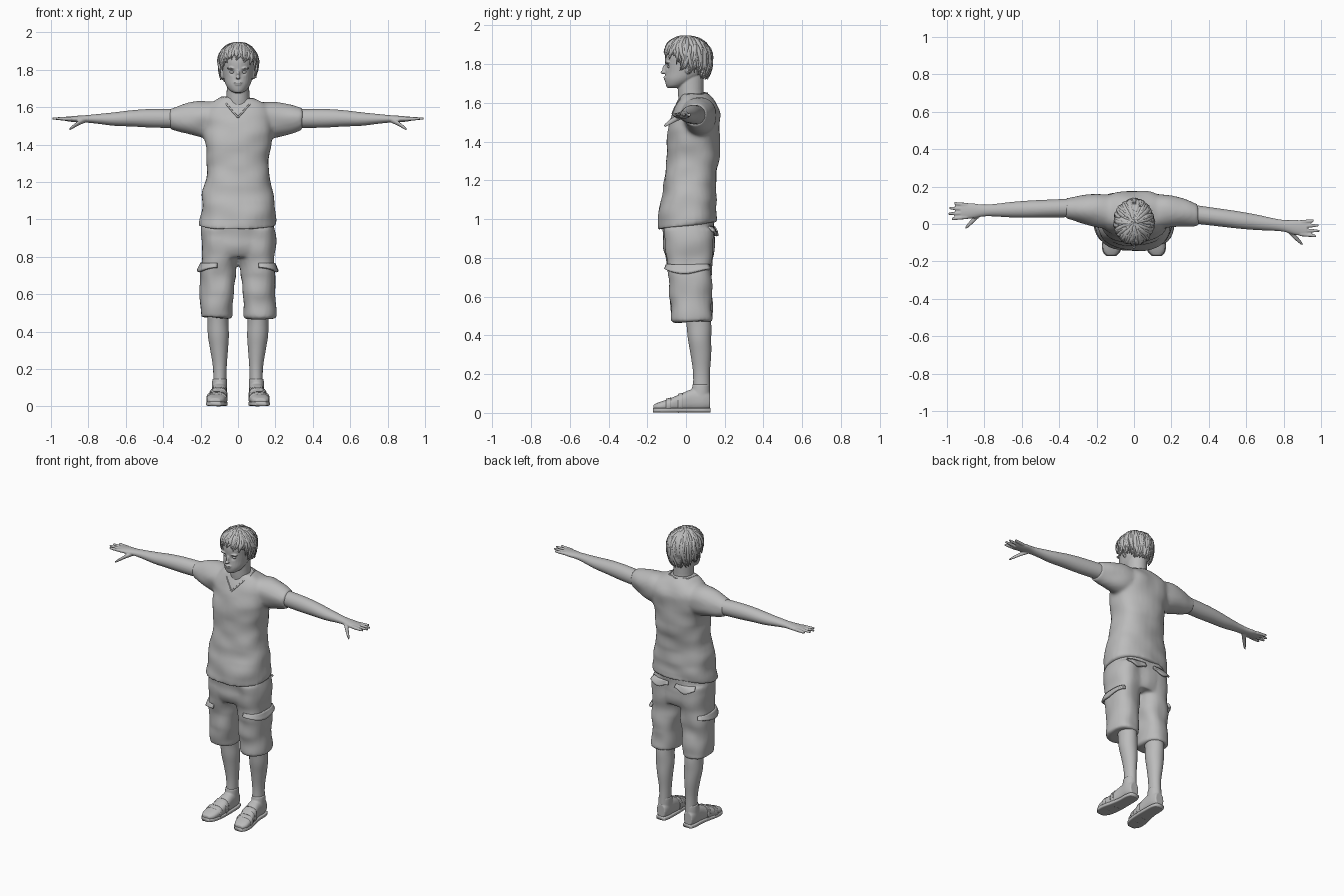
import bpy, bmesh, random
from math import sin, cos, pi, radians, exp, copysign
from mathutils import Vector, Matrix, noise
from mathutils.bvhtree import BVHTree

random.seed(4)
if "Cube" in bpy.data.objects:
    bpy.data.objects.remove(bpy.data.objects["Cube"])

grey = bpy.data.materials.new("plain_grey")
grey.use_nodes = True
grey.diffuse_color = (0.5, 0.5, 0.5, 1)
grey.node_tree.nodes["Principled BSDF"].inputs["Base Color"].default_value = grey.diffuse_color


def spline(a, b, c, d, t):
    return [0.5 * (2 * q + (r - p) * t + (2 * p - 5 * q + 4 * r - s) * t * t
                   + (3 * q - p - 3 * r + s) * t ** 3) for p, q, r, s in zip(a, b, c, d)]


def loft(bm, axis, rings, side=1, power=2.0, sides=32, steps=4):
    """Closed skin through (along, centre_u, centre_v, half_u, half_v) sections."""
    last = len(rings) - 1
    dense = [spline(rings[max(i - 1, 0)], rings[i], rings[i + 1], rings[min(i + 2, last)], k / steps)
             for i in range(last) for k in range(steps)] + [rings[-1]]
    loops = []
    for t, u, v, ru, rv in dense:
        loop = []
        for k in range(sides):
            c, s = cos(2 * pi * k / sides), sin(2 * pi * k / sides)
            p = u + ru * copysign(abs(c) ** (2 / power), c)
            q = v + rv * copysign(abs(s) ** (2 / power), s)
            x, y, z = {"x": (t, p, q), "y": (p, t, q), "z": (p, q, t)}[axis]
            loop.append(bm.verts.new((side * x, y, z)))
        loops.append(loop)
    for a, b in zip(loops, loops[1:]):
        for k in range(sides):
            bm.faces.new((a[k], a[k - 1], b[k - 1], b[k]))
    bm.faces.new(loops[0])
    bm.faces.new(loops[-1])


def blob(bm, centre, radii):
    bmesh.ops.create_uvsphere(bm, u_segments=20, v_segments=12, radius=1,
                              matrix=Matrix.Translation(centre) @ Matrix.Diagonal((*radii, 1)))


def finish(name, bm, voxel=0, smooth=4, wrinkle=0, scale=(9, 9, 9)):
    """Turn the mesh into an object, optionally fusing its pieces and creasing the cloth."""
    bmesh.ops.recalc_face_normals(bm, faces=bm.faces)
    ob = bpy.data.objects.new(name, bpy.data.meshes.new(name))
    bpy.context.collection.objects.link(ob)
    bm.to_mesh(ob.data)
    bm.free()
    if voxel:
        fuse = ob.modifiers.new("fuse", "REMESH")
        fuse.mode, fuse.voxel_size = "VOXEL", voxel
        soften = ob.modifiers.new("soften", "SMOOTH")
        soften.iterations = smooth
        deps = bpy.context.evaluated_depsgraph_get()
        ob.data = bpy.data.meshes.new_from_object(ob.evaluated_get(deps))
        ob.modifiers.clear()
    if wrinkle:
        moves = [v.normal * wrinkle * noise.noise(Vector(scale) * v.co) for v in ob.data.vertices]
        for v, m in zip(ob.data.vertices, moves):
            v.co += m
    ob.data.materials.clear()
    ob.data.materials.append(grey)
    ob.data.shade_smooth()
    return ob


def surface(ob):
    me = ob.data
    return BVHTree.FromPolygons([v.co for v in me.vertices], [p.vertices[:] for p in me.polygons])


def strands(name, paths):
    """Tapered tubes; each path is a list of (point, radius)."""
    cu = bpy.data.curves.new(name, "CURVE")
    cu.dimensions, cu.bevel_depth, cu.bevel_resolution, cu.use_fill_caps = "3D", 1, 1, True
    for path in paths:
        sp = cu.splines.new("POLY")
        sp.points.add(len(path) - 1)
        sp.use_smooth = True
        for pt, (co, r) in zip(sp.points, path):
            pt.co, pt.radius = (*co, 1), r
    cu.materials.append(grey)
    bpy.context.collection.objects.link(bpy.data.objects.new(name, cu))


# Shirt: torso with both sleeves, hem raised at the back
bm = bmesh.new()
loft(bm, "z", [(.965, -.005, .005, .207, .153), (1.05, 0, .012, .198, .15), (1.2, 0, .02, .18, .135),
               (1.3, 0, .033, .164, .134), (1.4, 0, .036, .176, .138), (1.5, 0, .047, .19, .132),
               (1.57, 0, .058, .185, .115), (1.62, 0, .055, .15, .09), (1.65, 0, .04, .09, .065)], power=2.4)
for s, y in ((1, .05), (-1, .085)):
    end = .345 if s > 0 else .37
    loft(bm, "x", [(.08, .06, 1.53, .09, .1), (.18, .07, 1.535, .09, .1),
                   (.27, (y + .07) / 2, 1.535, .076, .082), (end, y, 1.536, .06, .058)], s)
shirt = finish("shirt", bm, .011, 5, .012, (7, 7, 11))
for v in shirt.data.vertices:
    v.co.z += max(0, 1.1 - v.co.z) * v.co.y * 1.1
skin = surface(shirt)

# Neckline trim following the shirt
half = [(0, -.07, 1.545), (.03, -.06, 1.58), (.06, -.04, 1.615), (.085, .01, 1.645), (.07, .08, 1.65), (0, .11, 1.65)]
ring = half + [(-x, y, z) for x, y, z in half[-2::-1]]
strands("neckline", [[(skin.find_nearest(Vector(p))[0], .005) for p in ring]])

# Shorts: seat and two wide legs
bm = bmesh.new()
loft(bm, "z", [(.8, 0, .02, .17, .115), (.87, 0, .015, .195, .128), (1.0, 0, .012, .19, .135)], power=2.5)
for s in (1, -1):
    loft(bm, "z", [(.472, .119, .033, .086, .103), (.6, .113, .025, .09, .108), (.75, .103, .02, .096, .114),
                   (.85, .097, .018, .1, .125), (.95, .095, .015, .098, .13)], s, 2.4)
shorts = finish("shorts", bm, .01, 4, .014, (8, 8, 10))
cloth = surface(shorts)


def flap(name, centre, top, bottom, start, stop, cols=14, rows=4):
    """Pocket flap laid over the shorts around an upright axis."""
    bm = bmesh.new()
    grid = []
    for i in range(cols + 1):
        f = i / cols
        a = radians(start + (stop - start) * f)
        out = Vector((cos(a), sin(a), 0))
        low = bottom + .012 * cos(2 * pi * f)
        col = []
        for j in range(rows + 1):
            axis = Vector((*centre, top + (low - top) * j / rows))
            hit = cloth.ray_cast(axis + out, -out)[0]
            col.append(bm.verts.new(hit + out * (.002 + .012 * j / rows)))
        grid.append(col)
    for a, b in zip(grid, grid[1:]):
        for j in range(rows):
            bm.faces.new((a[j], b[j], b[j + 1], a[j + 1]))
    ob = finish(name, bm)
    thick = ob.modifiers.new("thickness", "SOLIDIFY")
    thick.thickness, thick.offset = .012, 0


for s, label in ((1, "left"), (-1, "right")):
    turn = (lambda a: a) if s > 0 else (lambda a: 180 - a)
    flap(label + "_cargo_flap", (s * .1, .02), .765, .73, turn(-85), turn(55))
    flap(label + "_back_flap", (s * .09, 0), .96, .925, turn(62), turn(112))

    # Lower leg
    bm = bmesh.new()
    loft(bm, "z", [(.09, .098, .08, .035, .045), (.2, .097, .08, .036, .043), (.3, .101, .077, .047, .053),
                   (.38, .105, .07, .056, .06), (.46, .107, .066, .055, .064), (.56, .105, .05, .06, .065)], s)
    finish(label + "_leg", bm)

    # Shoe: upper, ankle collar, sole and straps
    body = [(.125, .1, .06, .03, .042), (.09, .1, .068, .04, .056), (.03, .1, .066, .042, .056),
            (-.03, .105, .052, .047, .045), (-.09, .114, .04, .052, .032), (-.14, .12, .032, .046, .023),
            (-.168, .122, .028, .026, .014)]
    bm = bmesh.new()
    loft(bm, "y", body, s, 2.5)
    loft(bm, "z", [(.08, .1, .075, .04, .05), (.12, .099, .077, .04, .047), (.148, .098, .078, .039, .044)], s)
    finish(label + "_shoe", bm, .005, 3)
    bm = bmesh.new()
    loft(bm, "y", [(y * 1.02, x, .014, w * 1.06, .012) for y, x, z, w, h in body], s, 5)
    finish(label + "_sole", bm)
    bm = bmesh.new()
    for i in (3, 4):
        y, x, z, w, h = body[i]
        loft(bm, "y", [(y + d, x, z + d * .25, w + .003, h + .004) for d in (-.012, .012)], s, 2.5)
    finish(label + "_shoe_straps", bm)

    # Arm and hand, fused
    def mid(x, s=s):
        return .05 - .13 * (x - .34) if s > 0 else .085 - .03 * (x - .37)

    bm = bmesh.new()
    loft(bm, "x", [(x, mid(x), z, w, h) for x, z, w, h in
                   ((.28, 1.538, .05, .05), (.45, 1.54, .048, .05), (.56, 1.54, .046, .044), (.66, 1.536, .041, .036),
                    (.75, 1.537, .033, .026), (.81, 1.537, .032, .02), (.87, 1.536, .041, .017),
                    (.925, 1.537, .038, .011))], s)
    for off, tip in ((-.033, .975), (-.011, .994), (.012, .988), (.034, .96)):
        y = mid(.9) + off
        loft(bm, "x", [(.89, y, 1.537, .01, .011), (.95, y + off * .15, 1.538, .0095, .009),
                       (tip, y + off * .3, 1.54, .006, .006)], s, sides=12)
    y = mid(.86)
    loft(bm, "x", [(.82, y - .01, 1.53, .018, .015), (.855, y - .045, 1.513, .017, .013),
                   (.885, y - .075, 1.493, .013, .01), (.903, y - .092, 1.48, .006, .006)], s, sides=12)
    finish(label + "_arm", bm, .0045, 3)

# Head and neck with facial features
bm = bmesh.new()
loft(bm, "z", [(1.56, 0, .04, .075, .07), (1.64, 0, .025, .062, .066), (1.75, 0, .025, .06, .068)])
loft(bm, "z", [(1.677, 0, -.066, .022, .03), (1.69, 0, -.05, .045, .053), (1.72, 0, -.025, .066, .084),
               (1.76, 0, 0, .078, .106), (1.8, 0, .003, .083, .11), (1.85, 0, .006, .088, .115),
               (1.9, 0, .008, .078, .1), (1.93, 0, .01, .05, .065), (1.94, 0, .01, .015, .02)])
for y, z, w, d, h in ((-.118, 1.758, .013, .014, .009), (-.109, 1.775, .009, .013, .022),
                      (-.107, 1.731, .024, .01, .0055), (-.104, 1.721, .02, .01, .006), (-.088, 1.69, .022, .014, .012)):
    blob(bm, (0, y, z), (w, d, h))
for s in (1, -1):
    blob(bm, (s * .084, .012, 1.778), (.011, .019, .03))
    blob(bm, (s * .034, -.094, 1.808), (.026, .014, .007))
head = finish("head", bm, .0038, 3)
dents = [(Vector((s * .032, -.1, 1.787)), .013, .011) for s in (1, -1)]
for v in head.data.vertices:
    for spot, size, depth in dents:
        v.co.y += depth * exp(-((v.co - spot).length / size) ** 2)
bm = bmesh.new()
for s in (1, -1):
    blob(bm, (s * .032, -.085, 1.787), (.013, .011, .008))
finish("eyes", bm)

# Hair: a cap under layered, tousled locks
bm = bmesh.new()
blob(bm, (0, .03, 1.84), (.1, .096, .1))
finish("hair_cap", bm, wrinkle=.008, scale=(40, 40, 40))
locks = []
for i in range(210):
    az = i * 2.39996
    back = (1 - cos(az)) / 2
    limit = 72 + 72 * back ** 0.8 + random.uniform(-9, 9)
    start = random.uniform(0, .6) * limit
    twist, lift = random.uniform(-.4, .4), random.uniform(.95, 1.03)
    path = []
    for k in range(8):
        f = k / 7
        phi = radians(start + (limit - start) * f)
        wide = sin(min(phi, radians(95))) * (1 - .18 * max(0, phi - 1.9))
        a = az + twist * f * f
        drop = cos(phi) * (.1 if phi < pi / 2 else .135)
        path.append((Vector((.1 * wide * sin(a), .006 - .121 * wide * cos(a), 1.84 + drop)) * 1
                     + Vector((sin(a), -cos(a), .3)) * .1 * (lift - 1),
                     .002 + .0105 * sin(pi * (.25 + .75 * f))))
    locks.append(path)
strands("hair_locks", locks)
